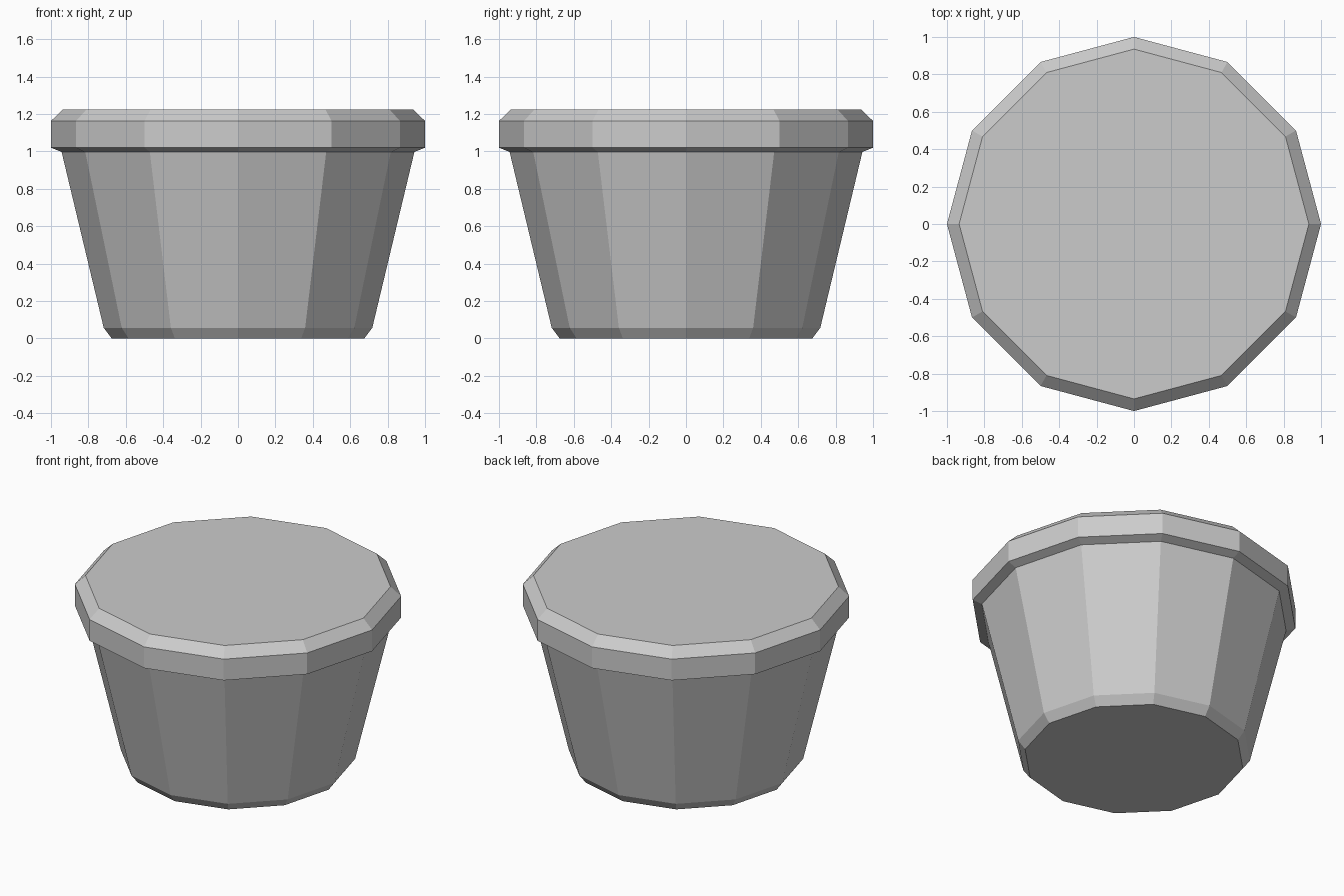
import bpy, bmesh
from math import cos, sin, tau

if "Cube" in bpy.data.objects:
    bpy.data.objects.remove(bpy.data.objects["Cube"], do_unlink=True)

SIDES = 12

grey = bpy.data.materials.new("plain_grey")
grey.use_nodes = True
grey.diffuse_color = (0.6, 0.6, 0.6, 1)
grey.node_tree.nodes["Principled BSDF"].inputs["Base Color"].default_value = grey.diffuse_color


def lathe(name, profile, cap_bottom=False, cap_top=False):
    """Spin (radius, height) points into a faceted, flat-shaded shell."""
    bm = bmesh.new()
    rings = [[bm.verts.new((r * cos(tau * i / SIDES), r * sin(tau * i / SIDES), z))
              for i in range(SIDES)] for r, z in profile]
    for low, high in zip(rings, rings[1:]):
        for i in range(SIDES):
            j = (i + 1) % SIDES
            bm.faces.new((low[i], low[j], high[j], high[i]))
    if cap_bottom:
        bm.faces.new(rings[0][::-1])
    if cap_top:
        bm.faces.new(rings[-1])
    mesh = bpy.data.meshes.new(name)
    bm.to_mesh(mesh)
    bm.free()
    mesh.materials.append(grey)
    obj = bpy.data.objects.new(name, mesh)
    bpy.context.collection.objects.link(obj)
    return obj


# Tapered wall with a bevelled foot
lathe("pot_body", [(0.675, 0), (0.718, 0.057), (0.943, 0.997)], cap_bottom=True)

# Overhanging bevelled rim, closed by the flat top
lathe("pot_rim", [(0.943, 0.997), (1, 1.02), (1, 1.163), (0.935, 1.225)], cap_top=True)
